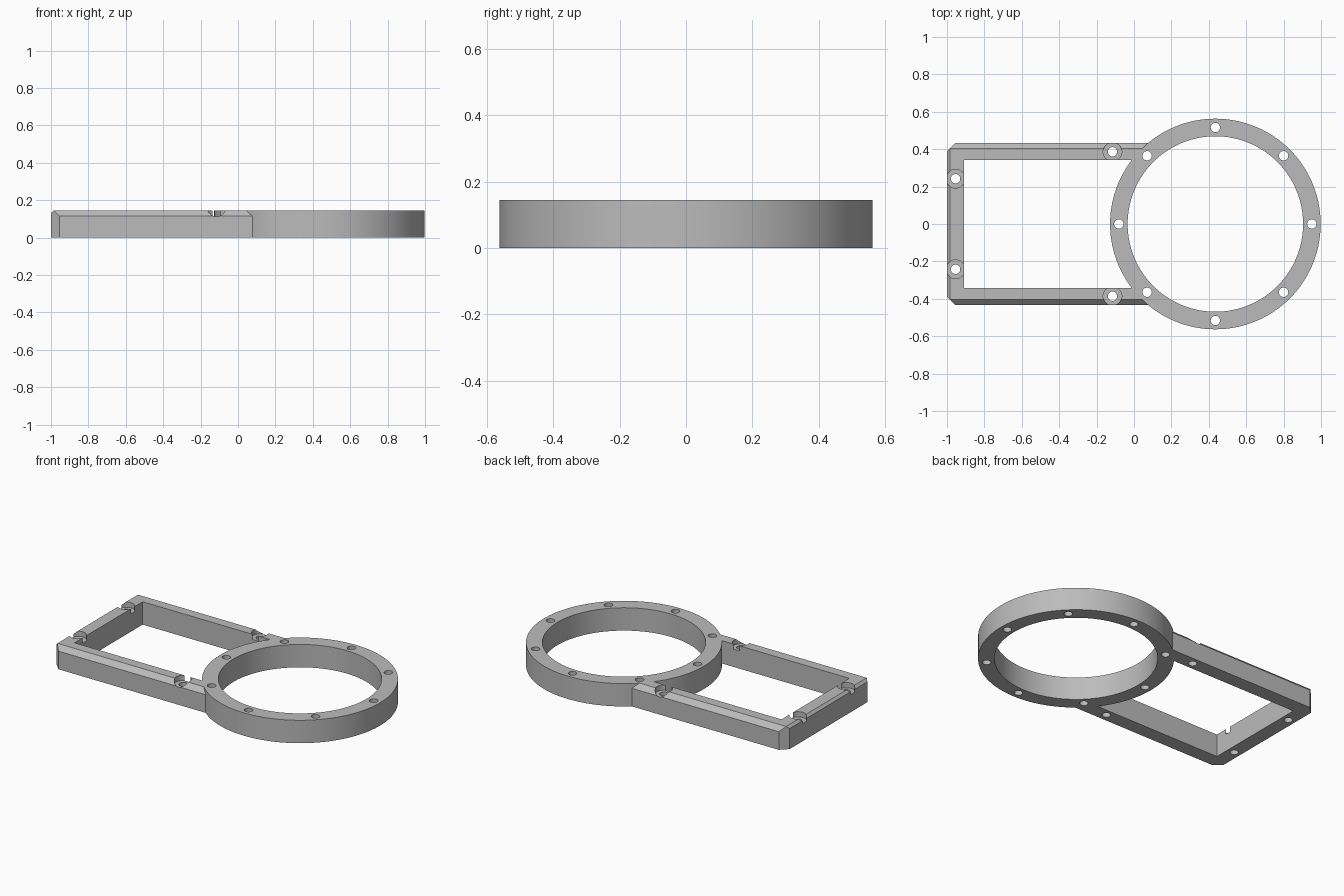
import bpy, bmesh
from math import cos, sin, pi, radians
from mathutils import Vector, Matrix

cube = bpy.data.objects.get("Cube")
if cube:
    bpy.data.objects.remove(cube, do_unlink=True)

H = 0.145                       # overall thickness
RING_X, R_OUT, R_IN = 0.435, 0.563, 0.469
HALF_W, BORE_R, SINK_R, SINK_DEPTH = 0.434, 0.025, 0.05, 0.033

grey = bpy.data.materials.new("plain grey")
grey.use_nodes = True
colour = (0.5, 0.5, 0.5, 1)
grey.diffuse_color = colour
grey.node_tree.nodes["Principled BSDF"].inputs["Base Color"].default_value = colour


def to_object(name, bm):
    bmesh.ops.recalc_face_normals(bm, faces=bm.faces)
    mesh = bpy.data.meshes.new(name)
    bm.to_mesh(mesh)
    bm.free()
    mesh.materials.append(grey)
    obj = bpy.data.objects.new(name, mesh)
    bpy.context.collection.objects.link(obj)
    return obj


def box_mesh(x0, x1, half_y, z0, z1):
    bm = bmesh.new()
    place = Matrix.Translation(((x0 + x1) / 2, 0, (z0 + z1) / 2))
    bmesh.ops.create_cube(bm, size=1, matrix=place @ Matrix.Diagonal((x1 - x0, 2 * half_y, z1 - z0, 1)))
    return bm


def cylinder(name, x, y, r, z0, z1, segments):
    bm = bmesh.new()
    bmesh.ops.create_cone(bm, cap_ends=True, segments=segments, radius1=r, radius2=r,
                          depth=z1 - z0, matrix=Matrix.Translation((x, y, (z0 + z1) / 2)))
    return to_object(name, bm)


def combine(target, tool, operation):
    mod = target.modifiers.new("combine", "BOOLEAN")
    mod.operation, mod.solver, mod.object = operation, "EXACT", tool
    bpy.context.view_layer.update()
    result = bpy.data.meshes.new_from_object(
        target.evaluated_get(bpy.context.evaluated_depsgraph_get()))
    target.modifiers.clear()
    target.data = result
    bpy.data.objects.remove(tool, do_unlink=True)


# Rectangular frame: a block trimmed by bevel planes
block = box_mesh(-1, 0.1, HALF_W, 0, H)
trims = [((-1, 0, H - 0.015), (-1, 0, 1))]
for s in (-1, 1):
    trims.append(((0, s * HALF_W, H - 0.03), (0, s, 1)))
    trims.append(((-1, s * (HALF_W - 0.045), 0), (-1, s, 0)))
for point, normal in trims:
    cut = bmesh.ops.bisect_plane(block, geom=block.verts[:] + block.edges[:] + block.faces[:],
                                 plane_co=point, plane_no=Vector(normal).normalized(),
                                 clear_outer=True)
    edges = [e for e in cut["geom_cut"] if isinstance(e, bmesh.types.BMEdge)]
    bmesh.ops.edgenet_fill(block, edges=edges)
body = to_object("ring_and_frame_bracket", block)

# Open window, then the ring joined on
combine(body, to_object("window_cutter", box_mesh(-0.908, 0.3, 0.341, -0.1, 0.3)), "DIFFERENCE")
combine(body, cylinder("ring_disc", RING_X, 0, R_OUT, 0, H, 128), "UNION")
combine(body, cylinder("ring_bore", RING_X, 0, R_IN, -0.1, 0.3, 128), "DIFFERENCE")

# Eight plain bolt holes around the ring
for i in range(8):
    a = i * pi / 4
    combine(body, cylinder("bolt_hole", RING_X + 0.516 * cos(a), 0.516 * sin(a),
                           BORE_R, -0.1, 0.3, 32), "DIFFERENCE")

# Counterbored screw holes in the frame
for x, y in ((-0.954, 0.242), (-0.115, 0.386)):
    for s in (-1, 1):
        combine(body, cylinder("screw_hole", x, s * y, BORE_R, -0.1, 0.3, 32), "DIFFERENCE")
        combine(body, cylinder("screw_recess", x, s * y, SINK_R, H - SINK_DEPTH, 0.3, 48), "DIFFERENCE")

bpy.ops.object.select_all(action="DESELECT")
body.select_set(True)
bpy.context.view_layer.objects.active = body
bpy.ops.object.shade_smooth_by_angle(angle=radians(25))
